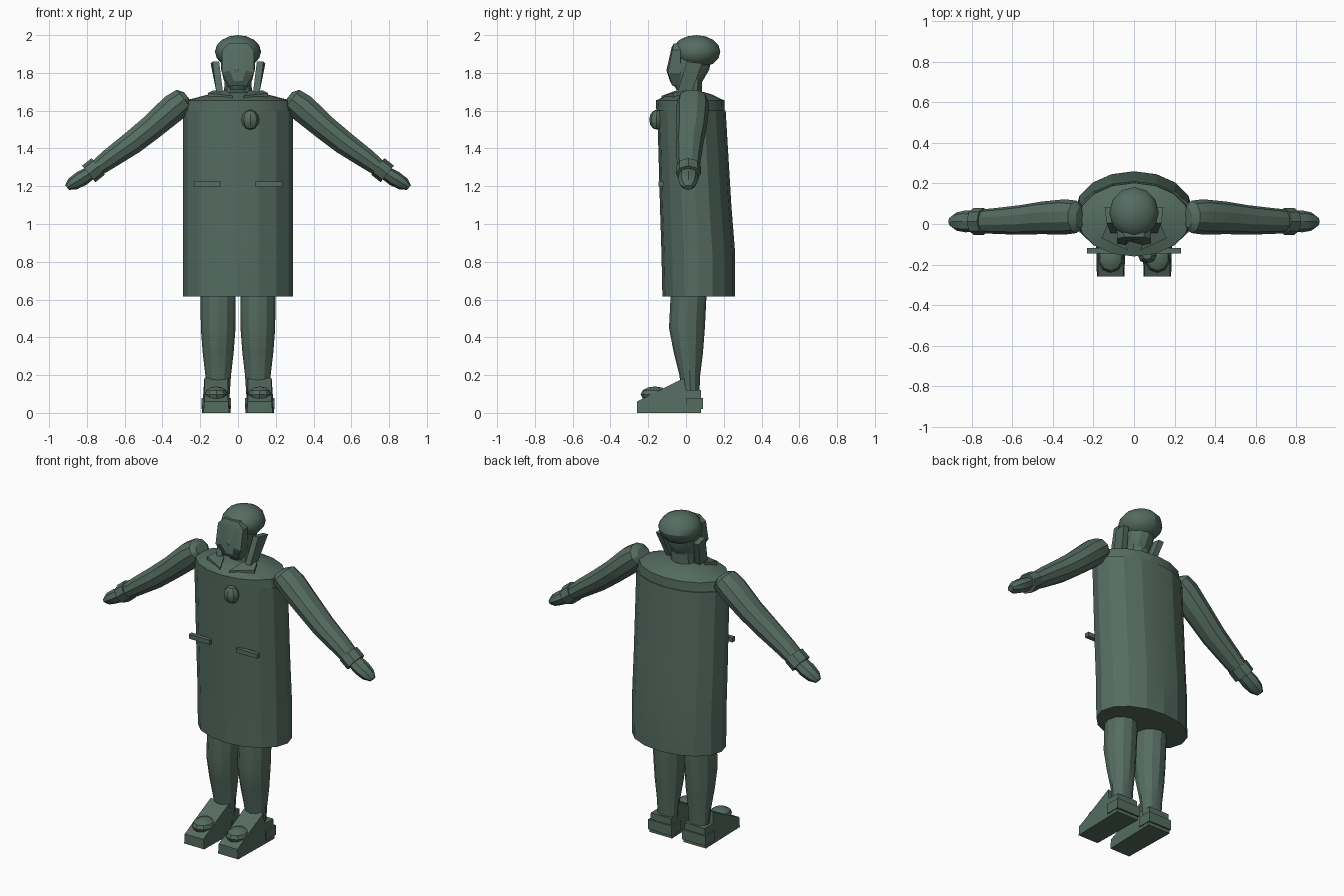
import bpy, bmesh, math
from mathutils import Vector, Matrix

green = bpy.data.materials.new("dark green")
green.diffuse_color = (0.09, 0.15, 0.12, 1)


def finish(name, bm, angle=25):
    bmesh.ops.recalc_face_normals(bm, faces=bm.faces)
    me = bpy.data.meshes.new(name)
    bm.to_mesh(me)
    bm.free()
    me.materials.append(green)
    ob = bpy.data.objects.new(name, me)
    bpy.context.collection.objects.link(ob)
    bpy.ops.object.select_all(action='DESELECT')
    ob.select_set(True)
    bpy.context.view_layer.objects.active = ob
    bpy.ops.object.shade_smooth_by_angle(angle=math.radians(angle))
    return ob


def skin(name, rings, angle=25):
    """Join rings of points into a closed skin."""
    bm = bmesh.new()
    vs = [[bm.verts.new(p) for p in r] for r in rings]
    n = len(vs[0])
    for a, b in zip(vs, vs[1:]):
        for i in range(n):
            bm.faces.new((a[i], a[(i + 1) % n], b[(i + 1) % n], b[i]))
    bm.faces.new(vs[0])
    bm.faces.new(vs[-1])
    return finish(name, bm, angle)


def stack(name, rows, n=16, cx=0, angle=25):
    """Upright skin; rows are (z, half width, front y, back y)."""
    return skin(name, [[(cx + rx * math.cos(2 * math.pi * i / n),
                         (f + b) / 2 + (b - f) / 2 * math.sin(2 * math.pi * i / n), z)
                        for i in range(n)] for z, rx, f, b in rows], angle)


def limb(name, side, rows, n=10):
    """Sideways skin; rows are (x, y, z, half height, half depth) square to the arm."""
    d = Vector((0.78, 0, -0.625))
    up = Vector((0.625, 0, 0.78))
    rings = []
    for x, y, z, h, w in rows:
        ring = []
        for i in range(n):
            t = 2 * math.pi * i / n
            p = Vector((x, y, z)) + up * h * math.sin(t) + Vector((0, w * math.cos(t), 0))
            ring.append((p.x * side, p.y, p.z))
        rings.append(ring)
    return skin(name, rings)


def ball(name, c, r, u=12, v=8):
    bm = bmesh.new()
    bmesh.ops.create_uvsphere(bm, u_segments=u, v_segments=v, radius=1,
                              matrix=Matrix.Translation(c) @ Matrix.Diagonal((*r, 1)))
    return finish(name, bm, 30)


def prism(name, profile, x0, x1, taper=None):
    """Extrude a (y, z) profile from x0 to x1."""
    return skin(name, [[(x, y, z) for y, z in profile] for x in (x0, x1)])


# Coat with a top band and a sloping yoke
stack("coat", [(0.615, 0.29, -0.125, 0.26), (0.85, 0.29, -0.13, 0.26),
               (1.1, 0.29, -0.138, 0.24), (1.6, 0.29, -0.152, 0.21)], angle=15)
stack("coat_band", [(1.6, 0.283, -0.157, 0.205), (1.655, 0.275, -0.16, 0.203),
                    (1.66, 0.255, -0.145, 0.19), (1.685, 0.16, -0.10, 0.14),
                    (1.70, 0.09, -0.05, 0.09)])
stack("neck", [(1.66, 0.075, -0.04, 0.085), (1.80, 0.07, -0.03, 0.09)], 10)

# Head: cap, skull and faceted mask
ball("cap", (0, 0.055, 1.912), (0.122, 0.127, 0.088))
stack("head", [(1.71, 0.045, -0.05, 0.05), (1.76, 0.075, -0.08, 0.09),
               (1.82, 0.09, -0.09, 0.125), (1.90, 0.09, -0.06, 0.13)], 12)
mask = [(-0.05, 1.955), (0.05, 1.955), (0.085, 1.92), (0.085, 1.80),
        (0.045, 1.73), (-0.045, 1.73), (-0.085, 1.80), (-0.085, 1.92)]
skin("mask", [[(x, -0.03, z) for x, z in mask],
              [(x, -0.065 - 0.2 * (1.955 - z) if z > 1.78 else -0.07, z) for x, z in mask],
              [(x * 0.5, -0.076 - 0.18 * (1.955 - z) if z > 1.78 else -0.085, 1.86 + (z - 1.86) * 0.8)
               for x, z in mask]])

for s, side in ((-1, "left"), (1, "right")):
    # Side flaps beside the face
    skin(side + "_flap", [[(s * (x + o), y, z) for x, y, z in (
        (0.095, -0.045, 1.70), (0.095, 0.03, 1.70), (0.125, 0.085, 1.85), (0.115, 0.005, 1.86))]
        for o in (-0.015, 0.02)])

    # Lapel
    skin(side + "_lapel", [[(s * x, y, z + o) for x, y, z in (
        (0.03, -0.13, 1.67), (0.16, -0.07, 1.685), (0.13, 0.0, 1.70), (0.06, -0.05, 1.70))]
        for o in (-0.02, 0.008)])

    # Sleeve, cuff and mitten
    limb(side + "_sleeve", s, [(0.268, 0.03, 1.675, 0.03, 0.05), (0.285, 0.035, 1.66, 0.068, 0.08),
                               (0.34, 0.035, 1.615, 0.079, 0.087), (0.46, 0.03, 1.51, 0.07, 0.08),
                               (0.56, 0.02, 1.43, 0.066, 0.073), (0.68, 0.015, 1.345, 0.056, 0.064),
                               (0.76, 0.013, 1.285, 0.045, 0.058)])
    limb(side + "_cuff", s, [(0.74, 0.013, 1.305, 0.056, 0.066), (0.79, 0.013, 1.265, 0.056, 0.066)], 8)
    limb(side + "_hand", s, [(0.775, 0.013, 1.275, 0.036, 0.05), (0.83, 0.013, 1.24, 0.042, 0.054),
                             (0.875, 0.012, 1.212, 0.036, 0.045), (0.905, 0.012, 1.193, 0.016, 0.022)], 8)

    # Leg
    stack(side + "_leg", [(0.08, 0.06, -0.02, 0.07), (0.2, 0.068, -0.035, 0.075),
                          (0.32, 0.082, -0.065, 0.09), (0.45, 0.092, -0.09, 0.1),
                          (0.65, 0.093, -0.08, 0.11)], 12, s * 0.105)

    # Boot: wedge body narrowing to the toe, heel block and rounded toe cap
    boot = [(-0.26, 0), (0.08, 0), (0.08, 0.12), (0.0, 0.12), (-0.01, 0.185), (-0.2, 0.09), (-0.26, 0.06)]
    rings = [[(s * 0.115 + k * (0.076 - 0.07 * z - 0.008 * (y < -0.1)), y, z) for y, z in boot]
             for k in (-1, 1)]
    skin(side + "_boot", rings)
    prism(side + "_heel", [(0.0, 0.02), (0.09, 0.02), (0.09, 0.08), (0.0, 0.08)],
          s * 0.115 - 0.079, s * 0.115 + 0.079)
    ball(side + "_toe_cap", (s * 0.115, -0.165, 0.098), (0.064, 0.075, 0.042), 10, 6)

    # Pocket flap bar
    prism(side + "_pocket", [(-0.145, 1.198), (-0.118, 1.198), (-0.118, 1.225), (-0.145, 1.225)],
          s * 0.09, s * 0.232)

# Rounded chest lamp
ball("chest_lamp", (0.065, -0.155, 1.552), (0.047, 0.04, 0.053), 8, 6)
